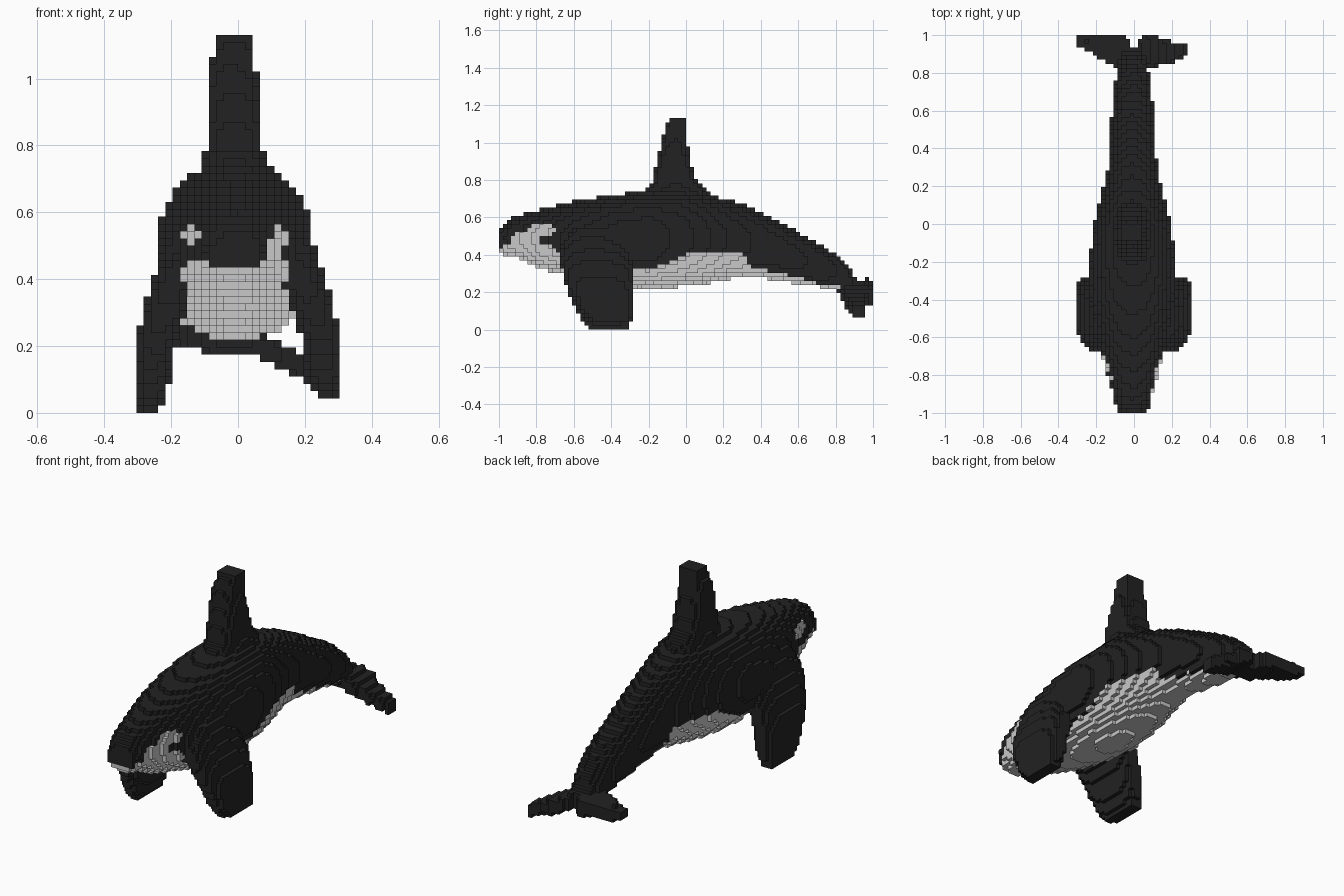
import bpy
import math

if "Cube" in bpy.data.objects:
    bpy.data.objects.remove(bpy.data.objects["Cube"], do_unlink=True)

V = 2 / 92  # block size


def material(name, value):
    m = bpy.data.materials.new(name)
    m.use_nodes = True
    col = (value, value, value, 1)
    m.diffuse_color = col
    m.node_tree.nodes["Principled BSDF"].inputs["Base Color"].default_value = col
    return m


BLACK = material("black skin", 0.016)
WHITE = material("pale skin", 0.58)


def lerp_rows(rows, key):
    """Interpolate a table of rows on its first column."""
    for a, b in zip(rows, rows[1:]):
        if a[0] <= key <= b[0]:
            t = (key - a[0]) / (b[0] - a[0])
            return [p + (q - p) * t for p, q in zip(a[1:], b[1:])]
    return None


claimed = {}


def loft(name, axis, rows, power):
    """Fill blocks inside rounded sections (min, max, min, max) along an axis."""
    others = [i for i in range(3) if i != axis]
    for i in range(-14, 14):
        for j in range(-46, 46):
            for k in range(0, 52):
                if (i, j, k) in claimed:
                    continue
                p = [(i + .5) * V, (j + .5) * V, (k + .5) * V]
                if not rows[0][0] <= p[axis] <= rows[-1][0]:
                    continue
                a0, a1, b0, b1 = lerp_rows(rows, p[axis])
                u = abs(2 * p[others[0]] - a0 - a1) / (a1 - a0)
                w = abs(2 * p[others[1]] - b0 - b1) / (b1 - b0)
                if u < 1 and w < 1 and u ** power + w ** power <= 1:
                    claimed[(i, j, k)] = name


# Body: y, half width, bottom, top
body = [(-1.0, .065, .41, .53), (-.96, .085, .395, .58), (-.9, .10, .38, .61),
        (-.8, .13, .335, .635), (-.7, .16, .305, .66), (-.6, .185, .275, .685),
        (-.4, .22, .24, .72), (-.2, .228, .22, .745), (0, .20, .23, .755),
        (.1, .175, .245, .735), (.2, .15, .265, .70), (.3, .13, .28, .67),
        (.4, .12, .28, .625), (.5, .113, .26, .575), (.6, .107, .245, .52),
        (.7, .10, .23, .465), (.8, .082, .215, .40), (.86, .07, .20, .345),
        (.91, .055, .18, .28)]
loft("body", 1, [(y, -h - .01, h - .005, b, t) for y, h, b, t in body], 2.4)

# Dorsal fin: z, x range, y range
loft("dorsal_fin", 2, [
    (.68, -.11, .09, -.24, .16), (.74, -.10, .08, -.215, .11),
    (.80, -.097, .073, -.18, .06), (.90, -.092, .068, -.155, .022),
    (1.0, -.09, .055, -.128, .008), (1.09, -.073, .05, -.108, .004),
    (1.131, -.07, .04, -.085, .004)], 3)

# Flippers: z, x range, y range, the left one held slightly higher
flipper = [(0, .235, .305, -.51, -.305), (.06, .215, .308, -.565, -.285),
           (.13, .195, .308, -.595, -.28), (.2, .19, .305, -.63, -.28),
           (.3, .155, .288, -.66, -.28), (.38, .12, .262, -.675, -.295),
           (.45, .10, .238, -.665, -.32), (.55, .08, .215, -.60, -.38)]
loft("right_flipper", 2, [(z, -x1, -x0, y0, y1) for z, x0, x1, y0, y1 in flipper], 3)
loft("left_flipper", 2, [(z + .043 * (1 - z / .55), x0, x1, y0, y1)
                         for z, x0, x1, y0, y1 in flipper], 3)

# Tail flukes: x, y range, z range
loft("right_fluke", 0, [
    (-.305, .935, 1.005, .215, .27), (-.25, .92, 1.01, .205, .272),
    (-.20, .885, 1.01, .195, .268), (-.13, .845, 1.01, .19, .265),
    (-.07, .815, 1.01, .175, .262), (-.03, .81, .985, .17, .265),
    (0, .81, .92, .17, .265)], 3.5)
loft("left_fluke", 0, [
    (0, .81, .92, .17, .265), (.04, .815, 1.0, .17, .25),
    (.12, .835, 1.01, .135, .215), (.14, .84, .98, .128, .205),
    (.20, .855, .965, .10, .175), (.285, .895, .965, .065, .135)], 3.5)

# Upper edge of the pale belly: y, z
belly = [(-1, .445), (-.72, .46), (-.66, .37), (-.3, .335), (-.2, .325),
         (-.08, .36), (0, .40), (.08, .42), (.3, .41), (.36, .325), (.5, .305),
         (.62, .275), (.7, .25), (.82, .23), (.84, 0), (1, 0)]


def is_pale(x, y, z):
    if z < lerp_rows(belly, y)[0]:
        return True
    # Eye patches, the left one running down into the chin
    patches = [(-.775, .53, .07, .035)]
    if x > 0:
        patches.append((-.86, .485, .08, .035))
    return abs(x) > .075 and any(
        math.hypot((y - py) / ry, (z - pz) / rz) < 1 for py, pz, ry, rz in patches)


# Outward directions and the matching block corners
SIDES = []
for ax in range(3):
    for s in (0, 1):
        ring = []
        for u, w in ((0, 0), (1, 0), (1, 1), (0, 1)):
            c = [0, 0, 0]
            c[ax], c[(ax + 1) % 3], c[(ax + 2) % 3] = s, u, w
            ring.append(tuple(c))
        step = [0, 0, 0]
        step[ax] = 2 * s - 1
        SIDES.append((step, ring if s else ring[::-1]))


def build(name):
    """Make a mesh from the exposed block sides of one part."""
    index, verts, faces, pale = {}, [], [], []
    for (i, j, k), part in claimed.items():
        if part != name:
            continue
        for step, ring in SIDES:
            if (i + step[0], j + step[1], k + step[2]) in claimed:
                continue
            face = []
            for c in ring:
                key = (i + c[0], j + c[1], k + c[2])
                if key not in index:
                    index[key] = len(verts)
                    verts.append([n * V for n in key])
                face.append(index[key])
            faces.append(face)
            pale.append(int(name == "body" and
                            is_pale((i + .5) * V, (j + .5) * V, (k + .5) * V)))
    mesh = bpy.data.meshes.new(name)
    mesh.from_pydata(verts, [], faces)
    mesh.materials.append(BLACK)
    if name == "body":
        mesh.materials.append(WHITE)
        mesh.polygons.foreach_set("material_index", pale)
    mesh.update()
    bpy.context.collection.objects.link(bpy.data.objects.new(name, mesh))


for part in ("body", "dorsal_fin", "right_flipper", "left_flipper",
             "right_fluke", "left_fluke"):
    build(part)
